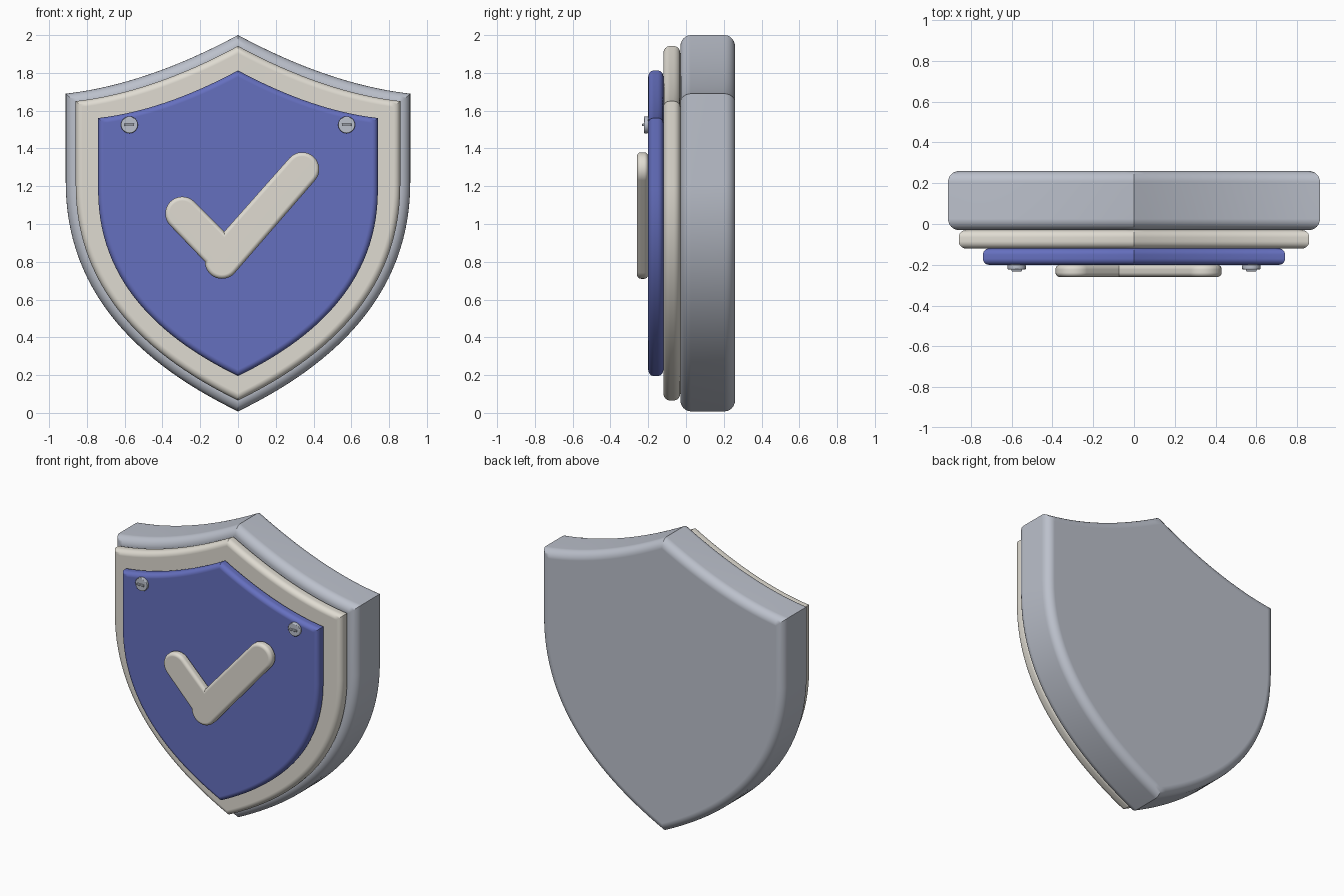
import bpy, bmesh, math
from mathutils import Vector

if "Cube" in bpy.data.objects:
    bpy.data.objects.remove(bpy.data.objects["Cube"])


def material(name, rgb):
    m = bpy.data.materials.new(name)
    m.diffuse_color = (*rgb, 1)
    m.use_nodes = True
    m.node_tree.nodes["Principled BSDF"].inputs["Base Color"].default_value = m.diffuse_color
    return m


cream = material("cream", (0.74, 0.71, 0.64))
blue = material("blue", (0.13, 0.16, 0.52))
steel = material("steel", (0.50, 0.53, 0.60))


def bezier(p, n):
    """Points along a quadratic or cubic curve, without the last one."""
    out = []
    for i in range(n):
        q = [Vector(v) for v in p]
        while len(q) > 1:
            q = [a.lerp(b, i / n) for a, b in zip(q, q[1:])]
        out.append(q[0])
    return out


def arc(c, r, a0, a1, n):
    return [Vector((c[0] + r * math.cos(math.radians(a0 + (a1 - a0) * i / n)),
                    c[1] + r * math.sin(math.radians(a0 + (a1 - a0) * i / n))))
            for i in range(n + 1)]


def inset(pts, d):
    """Mitred inward offset of a counter-clockwise outline."""
    out = []
    for i, p in enumerate(pts):
        e1 = (p - pts[i - 1]).normalized()
        e2 = (pts[(i + 1) % len(pts)] - p).normalized()
        n1, n2 = Vector((-e1.y, e1.x)), Vector((-e2.y, e2.x))
        out.append(p + (n1 + n2) * (d / (1 + n1.dot(n2))))
    return out


def slab(name, pts, y0, y1, r, mat, seg=6):
    """Outline in x/z extruded from y0 to y1 with rounded rims."""
    steps = [math.pi / 2 * i / seg for i in range(seg + 1)]
    prof = [(r * (1 - math.sin(a)), y0 + r * (1 - math.cos(a))) for a in steps]
    prof += [(d, y0 + y1 - y) for d, y in reversed(prof)]
    bm = bmesh.new()
    rings = [[bm.verts.new((p.x, y, p.y)) for p in inset(pts, d)] for d, y in prof]
    n = len(pts)
    for a, b in zip(rings, rings[1:]):
        for i in range(n):
            j = (i + 1) % n
            bm.faces.new((a[i], a[j], b[j], b[i]))
    bm.faces.new(rings[0])
    bm.faces.new(rings[-1])
    bmesh.ops.recalc_face_normals(bm, faces=bm.faces)
    for f in bm.faces:
        f.smooth = True
    me = bpy.data.meshes.new(name)
    bm.to_mesh(me)
    bm.free()
    me.set_sharp_from_angle(angle=math.radians(30))
    me.materials.append(mat)
    ob = bpy.data.objects.new(name, me)
    bpy.context.collection.objects.link(ob)
    w = ob.modifiers.new("weighted", 'WEIGHTED_NORMAL')
    w.keep_sharp = True
    return ob


# shield outline: right half from bottom tip to top tip, then mirrored
half = bezier([(0, 0.008), (0.5, 0.25), (0.912, 0.62), (0.912, 1.22)], 28)
half += [Vector((0.912, 1.22))]
half += bezier([(0.912, 1.69), (0.487, 1.738), (0, 2.0)], 16)
shield = half + [Vector((0, 2.0))] + [Vector((-p.x, p.y)) for p in reversed(half[1:])]


def scaled(s):
    return [Vector((p.x * s, 1.004 + (p.y - 1.004) * s)) for p in shield]


# three stacked shield plates
slab("back_plate", shield, -0.03, 0.26, 0.055, steel)
slab("middle_plate", scaled(0.942), -0.12, -0.03, 0.035, cream)
slab("front_plate", scaled(0.812), -0.20, -0.12, 0.03, blue)

# check mark
tick = arc((-0.295, 1.055), 0.09, 45, 225, 16)
tick += arc((-0.085, 0.80), 0.09, 180, 319, 14)
tick += arc((0.34, 1.29), 0.09, 319, 499, 16)
tick += [Vector((-0.073, 0.96))]
slab("check_mark", tick, -0.26, -0.20, 0.022, cream)

# screws with a small raised bar
for side, s in (("left", -1), ("right", 1)):
    cx, cz = 0.575 * s, 1.525
    slab("screw_head_" + side, arc((cx, cz), 0.045, 0, 345, 23),
         -0.223, -0.199, 0.006, steel, 3)
    bar = [Vector((cx + 0.025 * a, cz + 0.006 * b))
           for a, b in ((-1, -1), (1, -1), (1, 1), (-1, 1))]
    slab("screw_bar_" + side, bar, -0.232, -0.215, 0.001, steel, 1)
